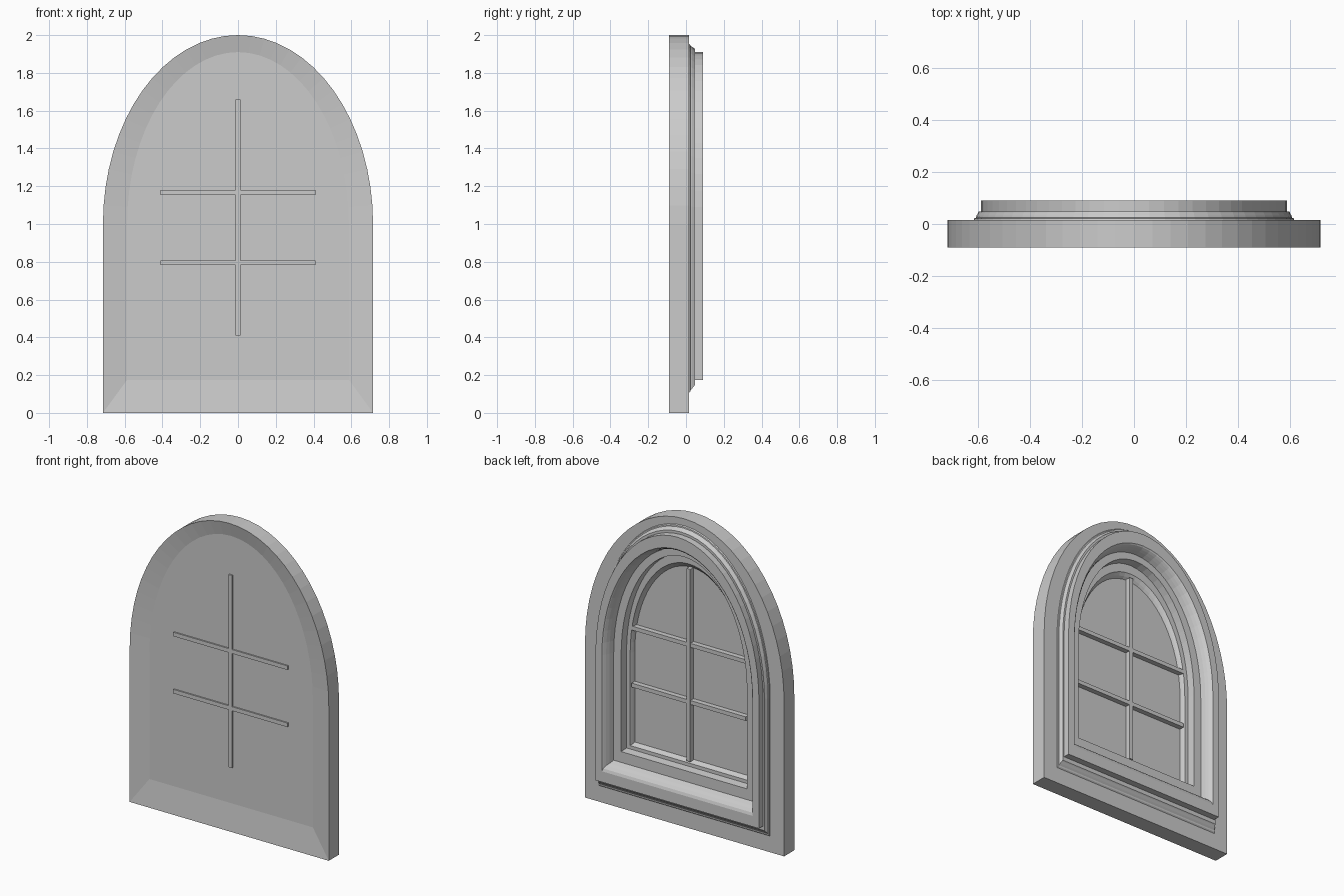
import bpy, math

if "Cube" in bpy.data.objects:
    bpy.data.objects.remove(bpy.data.objects["Cube"])

SPRING = 1.0   # height where the arch begins
SEG = 32       # arch segments


def outline(hw, bottom, top, y):
    """Arched outline, counter-clockwise seen from the front."""
    pts = [(-hw, y, bottom), (hw, y, bottom)]
    for i in range(SEG + 1):
        a = math.pi * i / SEG
        pts.append((hw * math.cos(a), y, SPRING + (top - SPRING) * math.sin(a)))
    return pts


def add_mesh(name, verts, faces):
    me = bpy.data.meshes.new(name)
    me.from_pydata(verts, [], faces)
    me.update()
    ob = bpy.data.objects.new(name, me)
    bpy.context.collection.objects.link(ob)
    return ob


def loft(name, sections, cap_front=False, cap_back=False):
    """Skin successive arched outlines (half width, bottom, top, y)."""
    verts = [p for s in sections for p in outline(*s)]
    n = SEG + 3
    faces = []
    for k in range(len(sections) - 1):
        a, b = k * n, (k + 1) * n
        for i in range(n):
            j = (i + 1) % n
            faces.append((a + i, b + i, b + j, a + j))
    if cap_front:
        faces.append(tuple(range(n)))
    if cap_back:
        last = (len(sections) - 1) * n
        faces.append(tuple(reversed(range(last, last + n))))
    return add_mesh(name, verts, faces)


def box(name, x0, x1, y0, y1, z0, z1):
    v = [(x, y, z) for z in (z0, z1) for y in (y0, y1) for x in (x0, x1)]
    f = [(0, 2, 3, 1), (4, 5, 7, 6), (0, 1, 5, 4),
         (2, 6, 7, 3), (0, 4, 6, 2), (1, 3, 7, 5)]
    return add_mesh(name, v, f)


# Shared edges between neighbouring parts
slab_in = (0.615, 0.105, 1.955, 0.015)
casing_in = (0.505, 0.30, 1.80, 0.02)
glass_edge = (0.41, 0.413, 1.657, -0.06)

# Outer slab with the shallow dished front panel
loft("outer_surround", [
    (0.587, 0.175, 1.91, -0.07),
    (0.715, 0.0, 2.0, -0.09),
    (0.715, 0.0, 2.0, 0.015),
    slab_in,
], cap_front=True)

# Raised casing: stepped outer moulding, flat rim and inner curve
loft("casing", [
    slab_in,
    (0.613, 0.112, 1.95, 0.022),
    (0.607, 0.120, 1.943, 0.024),
    (0.604, 0.130, 1.938, 0.033),
    (0.599, 0.142, 1.93, 0.042),
    (0.597, 0.148, 1.927, 0.048),
    (0.587, 0.175, 1.91, 0.048),
    (0.587, 0.175, 1.91, 0.09),
    (0.541, 0.245, 1.83, 0.09),
    (0.535, 0.262, 1.822, 0.084),
    (0.525, 0.278, 1.815, 0.070),
    (0.515, 0.288, 1.808, 0.050),
    casing_in,
])

# Window sash stepping down to the pane
loft("sash", [
    casing_in,
    (0.452, 0.37, 1.755, 0.02),
    (0.448, 0.376, 1.748, -0.03),
    (0.422, 0.398, 1.69, -0.03),
    (0.415, 0.405, 1.67, -0.045),
    glass_edge,
])

# Pane
loft("glass_pane", [glass_edge], cap_back=True)

# Glazing bars, poking slightly through the front
W = 0.013
box("vertical_glazing_bar", -W, W, -0.08, -0.025, 0.41, 1.66)
for z in (0.795, 1.166):
    box("horizontal_glazing_bar", -0.41, 0.41, -0.079, -0.027, z - W, z + W)
